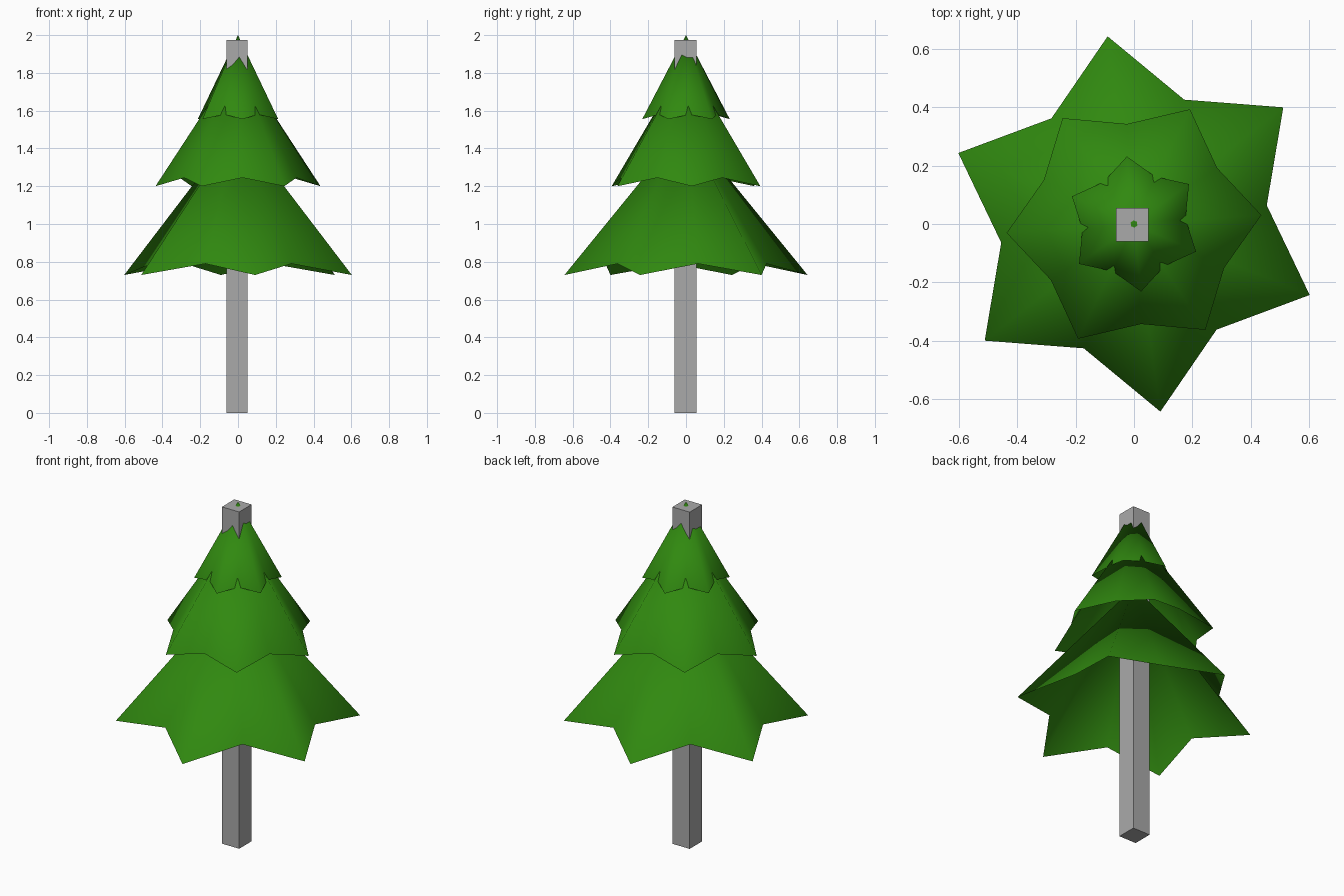
import bpy
import bmesh
from math import cos, sin, radians

cube = bpy.data.objects.get("Cube")
if cube:
    bpy.data.objects.remove(cube, do_unlink=True)


def make_material(name, colour):
    mat = bpy.data.materials.new(name)
    mat.use_nodes = True
    mat.diffuse_color = colour
    mat.node_tree.nodes["Principled BSDF"].inputs["Base Color"].default_value = colour
    return mat


def finish(name, bm, mat, smooth):
    mesh = bpy.data.meshes.new(name)
    bm.to_mesh(mesh)
    bm.free()
    mesh.materials.append(mat)
    for poly in mesh.polygons:
        poly.use_smooth = smooth
    obj = bpy.data.objects.new(name, mesh)
    bpy.context.collection.objects.link(obj)
    return obj


green = make_material("needle green", (0.03, 0.25, 0.005, 1))
grey = make_material("trunk grey", (0.4, 0.4, 0.4, 1))


# Open six-pointed skirt of branches rising to a single apex
def branch_tier(name, apex_z, tip, valley, turn):
    bm = bmesh.new()
    apex = bm.verts.new((0, 0, apex_z))
    rim = []
    for i in range(12):
        radius, z = valley if i % 2 else tip
        a = radians(turn + 30 * i)
        rim.append(bm.verts.new((radius * cos(a), radius * sin(a), z)))
    for i, vert in enumerate(rim):
        bm.faces.new((apex, vert, rim[(i + 1) % len(rim)]))
    return finish(name, bm, green, True)


branch_tier("lower_branches", 1.52, (0.65, 0.73), (0.46, 0.79), 38)
branch_tier("middle_branches", 1.87, (0.438, 1.2), (0.344, 1.245), 4)
branch_tier("upper_branches", 2.0, (0.233, 1.555), (0.178, 1.58), 36)

# Square trunk running the full height
bm = bmesh.new()
bmesh.ops.create_cube(bm, size=1)
bmesh.ops.scale(bm, vec=(0.112, 0.115, 1.975), verts=bm.verts)
bmesh.ops.translate(bm, vec=(-0.006, -0.003, 0.9875), verts=bm.verts)
finish("trunk", bm, grey, False)
